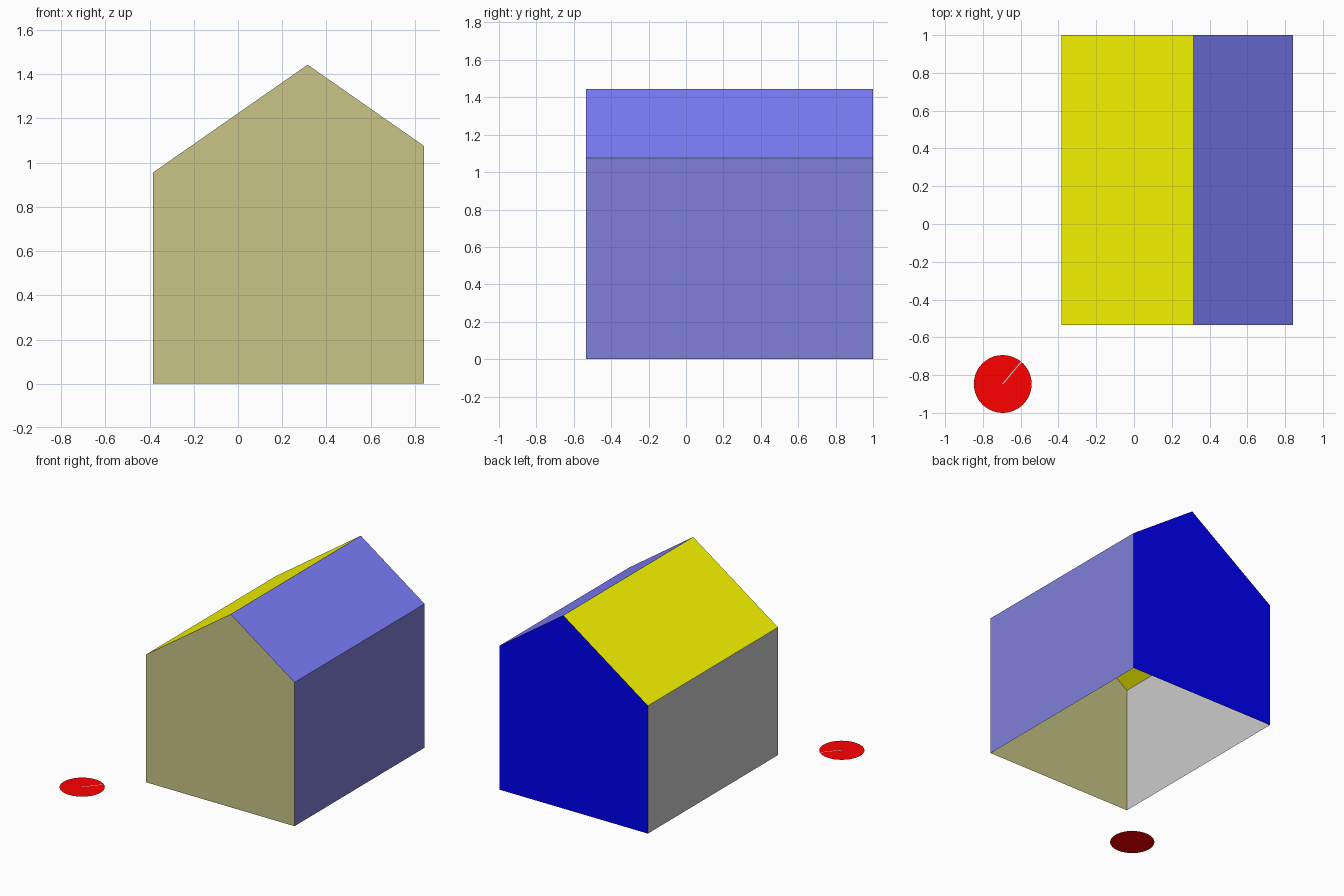
import bpy, bmesh, math

if "Cube" in bpy.data.objects:
    bpy.data.objects.remove(bpy.data.objects["Cube"])

X0, X1, XR = -0.385, 0.842, 0.315      # left wall, right wall, ridge
Y0, Y1 = -0.535, 1.0                   # front, back
ZL, ZR, ZTOP = 0.955, 1.075, 1.443     # left eave, right eave, ridge


def panel(name, points, color=None):
    """One flat sheet from its outline, counter-clockwise seen from outside."""
    me = bpy.data.meshes.new(name)
    me.from_pydata(points, [], [range(len(points))])
    ob = bpy.data.objects.new(name, me)
    bpy.context.collection.objects.link(ob)
    if color:
        mat = bpy.data.materials.new(name + "_paint")
        mat.diffuse_color = (*color, 1)
        mat.use_nodes = True
        mat.node_tree.nodes["Principled BSDF"].inputs["Base Color"].default_value = mat.diffuse_color
        me.materials.append(mat)
    return ob


# House section, counter-clockwise seen from the front
section = [(X0, 0), (X1, 0), (X1, ZR), (XR, ZTOP), (X0, ZL)]

# Gable walls
panel("front_wall", [(x, Y0, z) for x, z in section], (0.58, 0.56, 0.24))
panel("back_wall", [(x, Y1, z) for x, z in reversed(section)], (0, 0, 0.9))

# Side walls and roof slopes run from front to back; the underside stays open
sides = [("right_wall", 1, (0.215, 0.215, 0.7)),
         ("right_roof", 2, (0.215, 0.215, 1.0)),
         ("left_roof", 3, (1, 1, 0)),
         ("left_wall", 4, None)]
for name, i, color in sides:
    (xa, za), (xb, zb) = section[i], section[(i + 1) % 5]
    panel(name, [(xa, Y0, za), (xa, Y1, za), (xb, Y1, zb), (xb, Y0, zb)], color)

# Flat red disc on the ground
CX, CY, R, N = -0.695, -0.847, 0.153, 48
panel("ground_disc", [(CX + R * math.cos(2 * math.pi * k / N),
                       CY + R * math.sin(2 * math.pi * k / N), 0)
                      for k in range(N)], (1, 0, 0))

# Thin grey pointer on the disc
ang, w = math.radians(50), 0.003
ux, uy = math.cos(ang), math.sin(ang)
panel("disc_pointer", [(CX + ux * t - uy * s, CY + uy * t + ux * s, 0.002)
                       for t, s in ((0, -w), (R, -w), (R, w), (0, w))])
